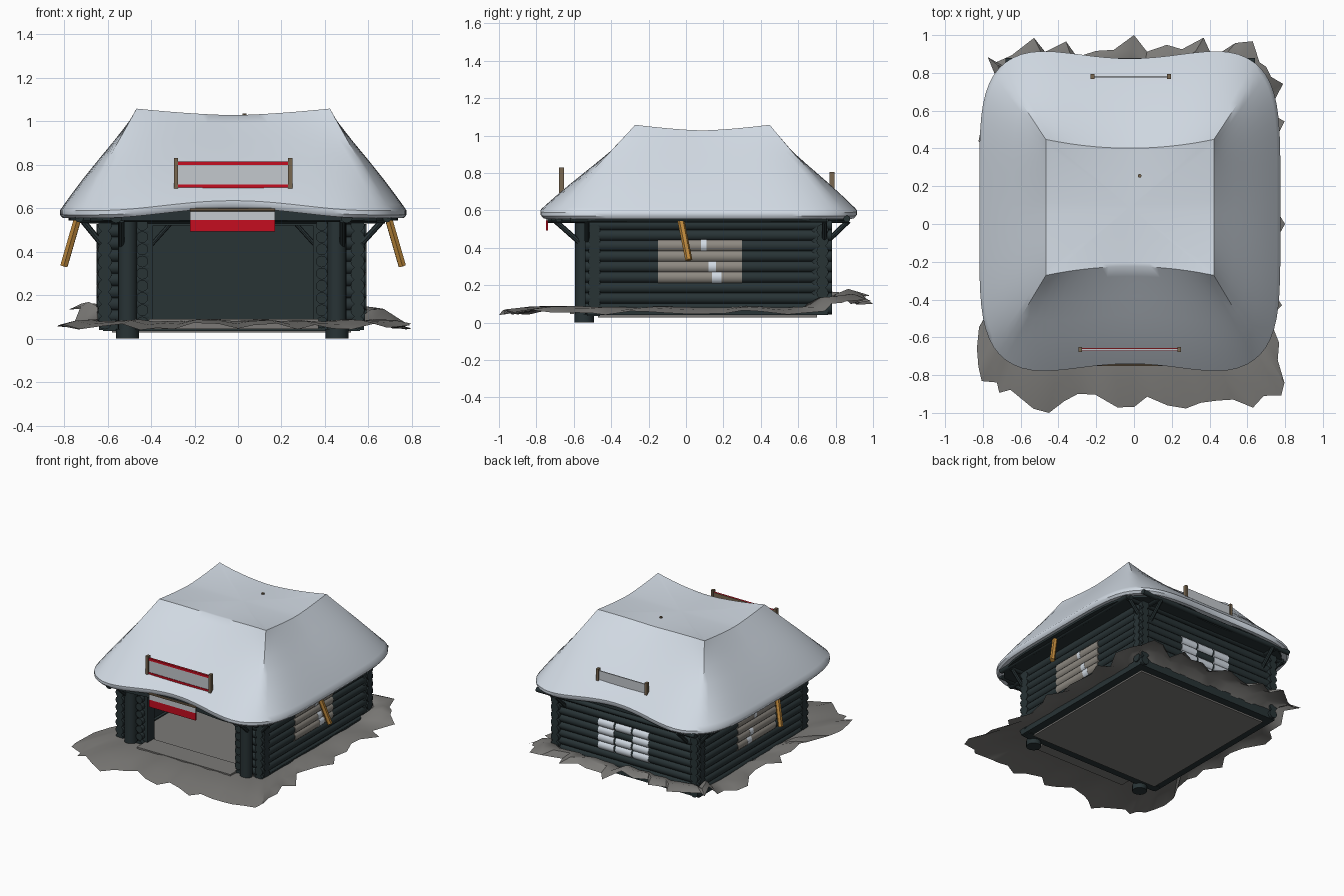
import bpy, bmesh, math, random
from mathutils import Vector

if "Cube" in bpy.data.objects:
    bpy.data.objects.remove(bpy.data.objects["Cube"])

random.seed(4)

def mat(name, r, g, b):
    m = bpy.data.materials.new(name)
    m.diffuse_color = (r, g, b, 1)
    m.use_nodes = True
    m.node_tree.nodes["Principled BSDF"].inputs["Base Color"].default_value = m.diffuse_color
    return m

DARK = mat("dark_timber", 0.021, 0.033, 0.036)
SNOW = mat("snow", 0.64, 0.70, 0.77)
STONE = mat("grey_ground", 0.20, 0.195, 0.185)
TAN = mat("weathered_wood", 0.27, 0.25, 0.22)
BROWN = mat("brown_wood", 0.19, 0.135, 0.08)
ORANGE = mat("orange_wood", 0.52, 0.25, 0.045)
RED = mat("red_paint", 0.56, 0.004, 0.014)
PALE = mat("pale_banner", 0.55, 0.58, 0.61)

def finish(name, bm, m):
    bmesh.ops.recalc_face_normals(bm, faces=bm.faces)
    me = bpy.data.meshes.new(name)
    bm.to_mesh(me)
    bm.free()
    me.materials.append(m)
    ob = bpy.data.objects.new(name, me)
    bpy.context.collection.objects.link(ob)
    return ob

def logs(name, m, items, sides=12):
    """One object made of round logs: (start, end, radius)."""
    bm = bmesh.new()
    for a, b, r in items:
        a, b = Vector(a), Vector(b)
        d = b - a
        vs = bmesh.ops.create_cone(bm, cap_ends=True, segments=sides, radius1=r,
                                   radius2=r, depth=d.length)["verts"]
        q = d.to_track_quat('Z', 'Y').to_matrix()
        for v in vs:
            v.co = q @ v.co + (a + b) / 2
    return finish(name, bm, m)

def boxes(name, m, items):
    """One object made of boxes: (x0, x1, y0, y1, z0, z1)."""
    bm = bmesh.new()
    for x0, x1, y0, y1, z0, z1 in items:
        for v in bmesh.ops.create_cube(bm, size=1)["verts"]:
            v.co = ((x0 + x1) / 2 + v.co.x * (x1 - x0),
                    (y0 + y1) / 2 + v.co.y * (y1 - y0),
                    (z0 + z1) / 2 + v.co.z * (z1 - z0))
    return finish(name, bm, m)

def square(n):
    """Points round a -1..1 square, n per side."""
    t = [-1 + 2 * i / n for i in range(n)]
    return ([(a, -1) for a in t] + [(1, a) for a in t] +
            [(-a, 1) for a in t] + [(-1, -a) for a in t])

def loft(name, m, rings, cap0=True, cap1=True):
    bm = bmesh.new()
    rows = [[bm.verts.new(p) for p in r] for r in rings]
    n = len(rows[0])
    for a, b in zip(rows, rows[1:]):
        for i in range(n):
            bm.faces.new((a[i], a[(i + 1) % n], b[(i + 1) % n], b[i]))
    if cap0:
        bm.faces.new(rows[0])
    if cap1:
        bm.faces.new(rows[-1])
    return finish(name, bm, m)

# --- snow roof: square plateau lofted down to a rounded, wavy eave
PTS = square(24)
CX, CY = -0.022, 0.068

def wave(sx, sy):
    return 0.5 + 0.5 * math.cos(math.pi * min(1, abs(sx) / 0.8)) if abs(sy) == 1 else 0

def eave(sx, sy, s):
    r = (abs(sx) ** 5 + abs(sy) ** 5) ** 0.2
    return (CX + 0.797 * s * sx / r,
            CY + s * (0.868 * sy / r - 0.06 * sy * wave(sx, sy)))

def crest(sx, sy):
    return (CX + 0.445 * sx, CY + 0.02 + 0.36 * sy * (1 - 0.13 * (1 - sx * sx)),
            1.028 + 0.03 * abs(sx * sy) ** 1.5)

rings = []
for k in (0.05, 0.5, 0.94):                       # plateau
    rings.append([(CX + (p[0] - CX) * k, 0.09 + (p[1] - 0.09) * k,
                   1.025 + (p[2] - 1.025) * k ** 3)
                  for p in (crest(*q) for q in PTS)])
for k in (0.0, 0.1, 0.3, 0.5, 0.7, 0.85, 0.95):   # slopes
    ring = []
    for q in PTS:
        a, e = crest(*q), eave(*q, 1)
        z1 = 0.59 + 0.045 * wave(*q)
        ring.append((a[0] + (e[0] - a[0]) * k, a[1] + (e[1] - a[1]) * k,
                     a[2] + (z1 - a[2]) * k + 0.02 * math.sin(math.pi * k) * k))
    rings.append(ring)
for s, z in ((1, 0.59), (1.0, 0.57), (0.985, 0.555), (0.93, 0.56)):   # lip
    rings.append([(*eave(*q, s), z + 0.045 * wave(*q)) for q in PTS])
loft("snow_roof", SNOW, rings)

# --- dark roof deck under the snow
loft("roof_deck", DARK, [[(*eave(*q, 0.95), z) for q in PTS] for z in (0.543, 0.59)])

# --- eave logs and rafter ends
logs("eave_logs", DARK,
     [((x, -0.74, 0.56), (x, 0.87, 0.56), 0.028) for x in (-0.56, 0.50)] +
     [((x, -0.62, 0.555), (x, 0.75, 0.555), 0.02) for x in (-0.73, 0.685)] +
     [((-0.72, y, 0.555), (0.675, y, 0.555), 0.025) for y in (-0.53, 0.74)] +
     [((-0.68, y, 0.555), (0.64, y, 0.555), 0.018) for y in (-0.68, 0.86)])

# --- log walls
XL, XR, YB, YF, P = -0.612, 0.55, 0.73, -0.49, 0.056
side_z = [0.075 + P * i for i in range(9)]
cross_z = [0.103 + P * i for i in range(8)]
logs("side_walls", DARK, [((x, -0.54, z), (x, 0.78, z), 0.032) for x in (XL, XR) for z in side_z])
logs("back_wall", DARK, [((-0.65, YB, z), (0.59, YB, z), 0.032) for z in cross_z])
logs("front_wall", DARK, [((a, YF, z), (b, YF, z), 0.032) for z in cross_z
                          for a, b in ((-0.645, -0.41), (0.37, 0.583))])
logs("door_jamb_log_ends", DARK, [((x, -0.55, z), (x, -0.42, z), 0.027)
                                  for x in (-0.44, 0.385) for z in side_z])
boxes("inner_lining", DARK, [(-0.59, -0.58, -0.47, 0.71, 0.05, 0.55),
                             (0.52, 0.53, -0.47, 0.71, 0.05, 0.55),
                             (-0.59, 0.53, 0.69, 0.70, 0.05, 0.55),
                             (-0.59, -0.40, -0.47, -0.46, 0.05, 0.55),
                             (0.36, 0.53, -0.47, -0.46, 0.05, 0.55)])
boxes("door_frame", DARK, [(-0.415, -0.39, -0.52, -0.44, 0.06, 0.55),
                           (0.345, 0.37, -0.52, -0.44, 0.06, 0.55),
                           (-0.41, 0.365, -0.52, -0.44, 0.52, 0.55)])

# --- posts and braces
logs("front_posts", DARK,
     [((x, -0.55, 0), (x, -0.55, 0.55), 0.044) for x in (-0.508, 0.455)] +
     [((x, -0.545, 0), (x, -0.545, 0.045), 0.052) for x in (-0.508, 0.455)], 16)
logs("back_posts", DARK, [((x, 0.70, 0.04), (x, 0.70, 0.55), 0.04) for x in (-0.60, 0.54)])
logs("braces", DARK,
     [((x, y0, 0.43), (x, y1, 0.545), 0.014) for x in (-0.535, 0.48)
      for y0, y1 in ((-0.57, -0.70), (0.75, 0.87))] +
     [((x0, -0.5, 0.43), (x1, -0.5, 0.53), 0.01) for x0, x1 in ((-0.40, -0.31), (0.355, 0.265))] +
     [((x0, y, 0.44), (x1, y, 0.55), 0.014) for y in (-0.53, 0.74)
      for x0, x1 in ((-0.63, -0.72), (0.57, 0.67))], 8)

# --- side windows (shuttered log panels) and frosted back window
logs("side_windows", TAN, [((x, -0.15, z), (x, 0.30, z), 0.037)
                           for x in (XL, XR) for z in side_z[3:7]])
logs("side_window_frost", SNOW, [((x, a, side_z[i]), (x, b, side_z[i]), 0.0385) for x in (XL, XR)
                                 for a, b, i in ((0.08, 0.11, 6), (0.12, 0.16, 4), (0.14, 0.19, 3))])
logs("back_window_frost", SNOW, [((a, YB, cross_z[i]), (a + 0.13, YB, cross_z[i]), 0.036)
                                 for a in (-0.22, -0.075, 0.07) for i in (2, 3, 4, 5)
                                 if not (i == 4 and a < 0 and a > -0.1)])

# --- floor, sill frame and door step
boxes("floor", STONE, [(-0.58, 0.52, -0.47, 0.70, 0.028, 0.082)])
boxes("door_step", STONE, [(-0.41, 0.37, -0.62, -0.45, 0.045, 0.09)])
boxes("sill_beams", DARK, [(-0.64, -0.56, -0.53, 0.76, 0.04, 0.09), (0.50, 0.58, -0.53, 0.76, 0.04, 0.09),
                           (-0.64, 0.58, 0.69, 0.76, 0.04, 0.09), (-0.62, 0.56, -0.53, -0.46, 0.035, 0.075)])

# --- jagged ground skirt, higher at the back
G = square(18)
rim = []
for sx, sy in G:
    r = (abs(sx) ** 9 + abs(sy) ** 9) ** (1 / 9)
    j = random.uniform(-0.06, 0.05)
    x = -0.01 + (0.76 + 0.05 * abs(sy) ** 3) * sx / r + (j * sx if abs(sx) == 1 else j * 0.4)
    y = (0.94 + j) * sy / r
    z = 0.055 + random.uniform(-0.015, 0.02) + (0.05 + 0.04 * (sx < 0) if sy > 0.8 else 0)
    rim.append((max(-0.85, min(0.84, x)), max(-1, min(1, y)), z))
rim[4] = (rim[4][0], -1.0, 0.04)
rim[18 * 2 + 9] = (0.0, 1.0, 0.10)
rows = []
for k in (0, 0.35, 0.7):
    row = []
    for (sx, sy), o in zip(G, rim):
        ix, iy = -0.03 + 0.57 * sx, 0.12 + 0.62 * sy
        hump = 0.03 * math.sin(math.pi * k) * (1.8 if sy > 0.8 else 0.6)
        row.append((ix + (o[0] - ix) * k, iy + (o[1] - iy) * k, 0.075 + (o[2] - 0.075) * k + hump))
    rows.append(row)
loft("ground_skirt", STONE, rows + [rim], False, False)

# --- roof banners
def banner(name, x0, x1, y, z0, z1, red):
    boxes(name + "_panel", PALE, [(x0, x1, y - 0.004, y + 0.004, z0, z1)])
    boxes(name + "_posts", BROWN, [(x - 0.01, x + 0.01, y - 0.013, y + 0.013, z0 - 0.005, z1 + 0.015)
                                   for x in (x0, x1)])
    if red:
        boxes(name + "_red_edges", RED, [(x0, x1, y - 0.008, y + 0.005, z, z + 0.017)
                                         for z in (z0, z1 - 0.017)])
        boxes(name + "_backing", BROWN, [(x0, x1, y + 0.005, y + 0.009, z0, z1)])

banner("front_banner", -0.285, 0.24, -0.665, 0.692, 0.815, True)
banner("back_banner", -0.22, 0.185, 0.78, 0.70, 0.79, False)

# --- hanging sign over the door
boxes("door_sign_red", RED, [(-0.22, 0.17, -0.748, -0.738, 0.492, 0.547)])
boxes("door_sign_pale", PALE, [(-0.22, 0.17, -0.748, -0.738, 0.547, 0.585)])
logs("door_sign_rod", BROWN, [((-0.22, -0.745, 0.592), (0.17, -0.745, 0.592), 0.008)], 8)

# --- slanted orange stakes under the side eaves, and a small roof peg
logs("side_stakes", ORANGE, [((0.69, -0.03, 0.56), (0.755, 0.015, 0.335), 0.019),
                             ((-0.735, -0.03, 0.56), (-0.80, 0.015, 0.335), 0.019)], 6)
logs("roof_peg", BROWN, [((0.03, 0.255, 1.0), (0.03, 0.255, 1.035), 0.01)], 8)

bpy.ops.object.select_all(action='SELECT')
bpy.context.view_layer.objects.active = bpy.data.objects["snow_roof"]
bpy.ops.object.shade_smooth_by_angle(angle=math.radians(40))
